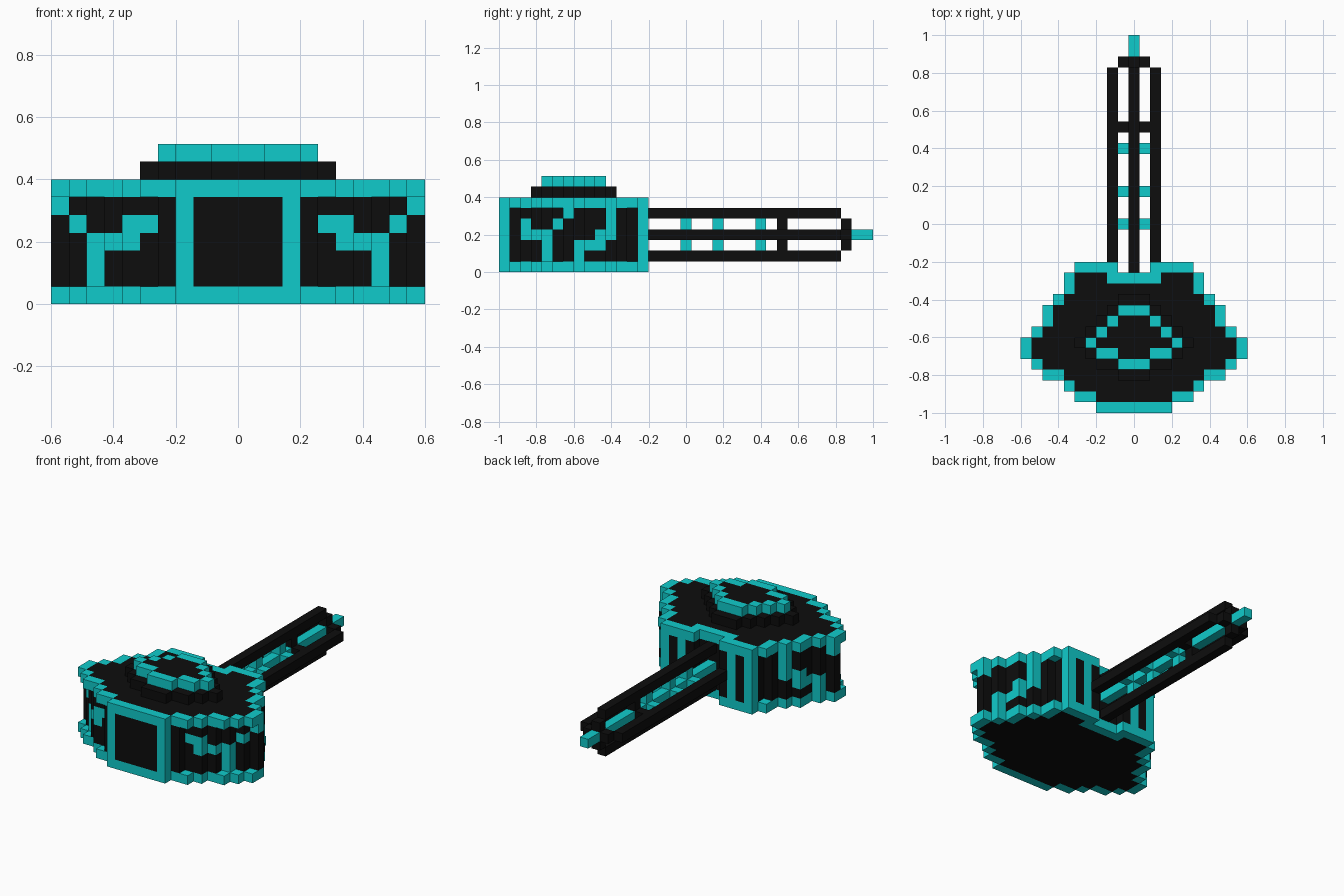
import bpy
import bmesh
from mathutils import Vector

cube = bpy.data.objects.get("Cube")
if cube:
    bpy.data.objects.remove(cube)

UNIT = 2 / 35          # edge of one block
BLACK, CYAN = 0, 1


def make_material(name, color):
    mat = bpy.data.materials.new(name)
    mat.use_nodes = True
    mat.diffuse_color = color
    mat.node_tree.nodes["Principled BSDF"].inputs["Base Color"].default_value = color
    return mat


MATERIALS = [make_material("matte black", (0.004, 0.004, 0.004, 1)),
             make_material("bright cyan", (0.005, 0.6, 0.6, 1))]

# The six block sides: outward direction and two in-plane axes
SIDES = []
for axis in range(3):
    for sign in (-1, 1):
        n, u = Vector((0, 0, 0)), Vector((0, 0, 0))
        n[axis] = sign
        u[(axis + 1) % 3] = 1
        SIDES.append((n, u, n.cross(u)))


def build(name, cells):
    """Make one object from blocks {(column, row, layer): color}, outer faces only."""
    bm = bmesh.new()
    for cell, color in cells.items():
        center = Vector((cell[0], cell[1] + 0.5, cell[2] + 0.5))
        for n, u, v in SIDES:
            if tuple(int(c + d) for c, d in zip(cell, n)) in cells:
                continue
            corners = (-u - v, u - v, u + v, v - u)
            points = [(center + (n + c) / 2) * UNIT - Vector((0, 1, 0)) for c in corners]
            face = bm.faces.new([bm.verts.new(p) for p in points])
            face.material_index = color
    bmesh.ops.remove_doubles(bm, verts=bm.verts, dist=UNIT / 100)
    mesh = bpy.data.meshes.new(name)
    bm.to_mesh(mesh)
    bm.free()
    for mat in MATERIALS:
        mesh.materials.append(mat)
    obj = bpy.data.objects.new(name, mesh)
    bpy.context.collection.objects.link(obj)
    return obj


def outline(half_widths, first_row=0):
    """Symmetric flat shape from its half width in each row."""
    return {(x, first_row + i) for i, w in enumerate(half_widths)
            for x in range(-w, w + 1)}


def is_edge(shape, x, y):
    return any(p not in shape for p in ((x - 1, y), (x + 1, y), (x, y - 1), (x, y + 1)))


def slab(shape, layer):
    """One layer, with a cyan border around a black middle."""
    return {(x, y, layer): CYAN if is_edge(shape, x, y) else BLACK for x, y in shape}


# Head: outlines with a notch at the back for the handle
notch = {(x, 13) for x in (-1, 0, 1)}
rim = outline([3, 5, 6, 8, 9, 10, 10, 9, 8, 8, 7, 6, 6, 5]) - notch
core = outline([3, 4, 6, 7, 8, 9, 10, 9, 8, 8, 7, 6, 5, 5]) - notch

# Rim plates closing the head below and above
for name, layer in (("bottom_rim_plate", 0), ("top_rim_plate", 6)):
    plate = slab(rim, layer)
    for x in (-2, 2):
        plate[x, 12, layer] = CYAN
    build(name, plate)

# Circuit marks on the head sides: row -> layers, on the outermost blocks
marks = {2: (3, 4), 3: (3,), 4: (1, 2, 3), 5: (4,), 6: (5,),
         7: (1, 2), 8: (2,), 9: (2, 3), 10: (3, 4, 5)}


def wall_color(x, y, z):
    if y == 0:
        return CYAN if abs(x) == 3 else BLACK       # front frame posts
    if y == 13:
        return CYAN if abs(x) in (3, 5) else BLACK  # back bars
    if (abs(x), y, z) == (5, 2, 4):
        return CYAN
    outer = (abs(x) + 1, y) not in core
    return CYAN if outer and z in marks.get(y, ()) else BLACK


build("head_core", {(x, y, z): wall_color(x, y, z)
                    for x, y in core for z in range(1, 6)})

# Raised cap: black step and a cyan-edged emblem plate
step = outline([1, 3, 4, 5, 4, 3, 2, 1], 3)
build("cap_step", {(x, y, 7): BLACK for x, y in step})
build("cap_emblem", slab(outline([1, 3, 4, 3, 2, 1], 4), 8))

# Handle: glowing core rod surrounded by four black rails
build("handle_core_rod", {(0, y, 3): CYAN for y in range(13, 35)})
for name, x, z, start in (("left_rail", 2, 3, 14), ("right_rail", -2, 3, 14),
                          ("top_rail", 0, 5, 13), ("bottom_rail", 0, 1, 13)):
    build(name, {(x, y, z): BLACK for y in range(start, 32)})

# Spacers joining the rod to the rails
for i, (row, color) in enumerate(((17, CYAN), (20, CYAN), (24, CYAN),
                                  (26, BLACK), (32, BLACK))):
    cross = ((-1, 3), (1, 3), (0, 2), (0, 4))
    build(f"handle_spacer_{i + 1}", {(x, row, z): color for x, z in cross})
